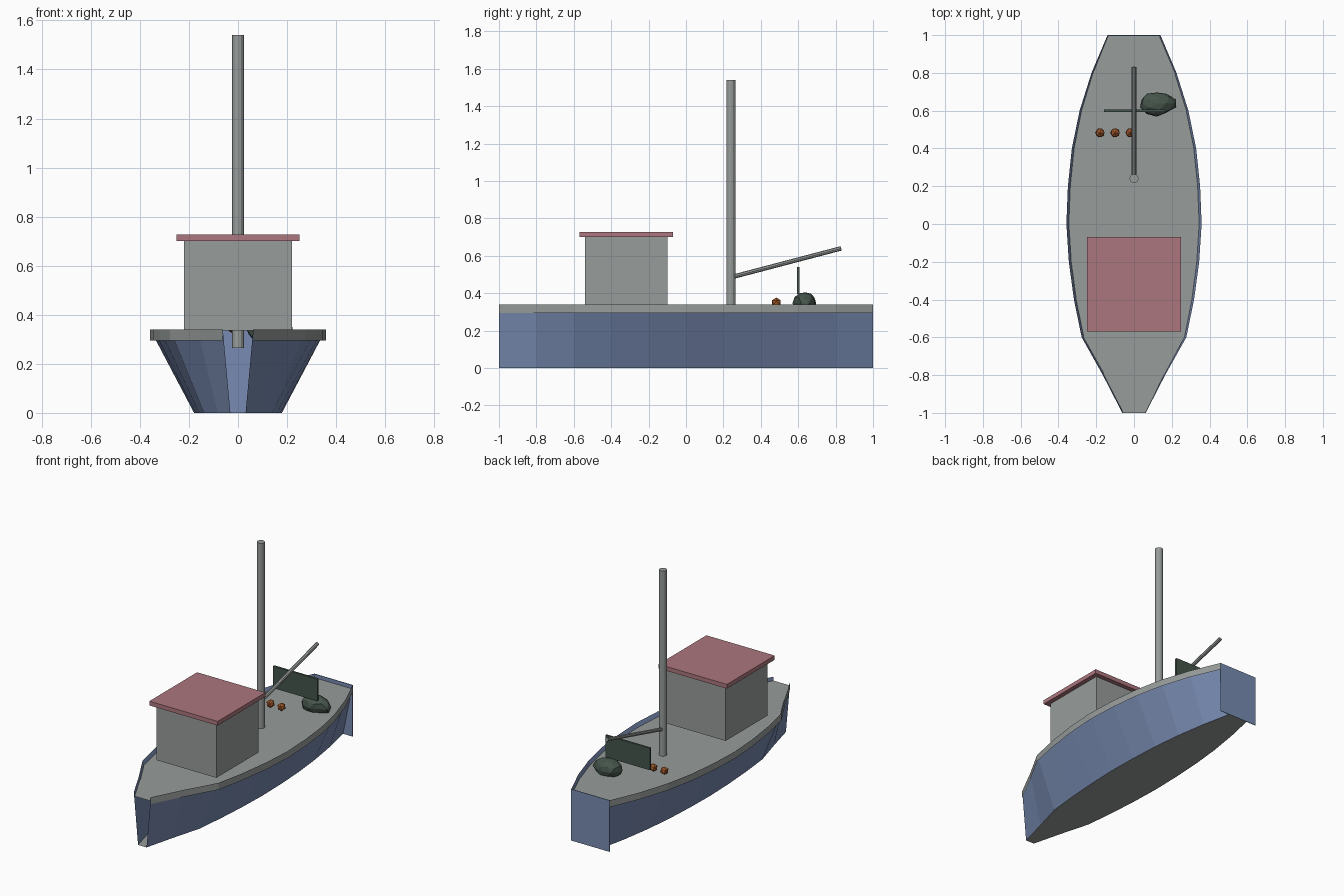
import bpy, bmesh, random
from mathutils import Vector

cube = bpy.data.objects.get("Cube")
if cube:
    bpy.data.objects.remove(cube, do_unlink=True)
random.seed(4)


def material(name, rgb):
    m = bpy.data.materials.new(name)
    m.use_nodes = True
    color = (*rgb, 1)
    m.diffuse_color = color
    m.node_tree.nodes["Principled BSDF"].inputs["Base Color"].default_value = color
    return m


GREY = material("weathered grey", (0.31, 0.335, 0.325))
BLUE = material("hull blue", (0.19, 0.26, 0.445))
PINK = material("faded red", (0.41, 0.18, 0.205))
ORANGE = material("float orange", (0.36, 0.10, 0.025))
GREEN = material("net green", (0.06, 0.09, 0.07))


def finish(name, bm, mat):
    mesh = bpy.data.meshes.new(name)
    bm.to_mesh(mesh)
    bm.free()
    ob = bpy.data.objects.new(name, mesh)
    ob.data.materials.append(mat)
    bpy.context.collection.objects.link(ob)
    return ob


def box(name, lo, hi, mat):
    bm = bmesh.new()
    bmesh.ops.create_cube(bm, size=1)
    lo, hi = Vector(lo), Vector(hi)
    for v in bm.verts:
        v.co = (lo + hi) / 2 + v.co * (hi - lo)
    return finish(name, bm, mat)


def rod(name, start, end, radius, sides, mat):
    start, end = Vector(start), Vector(end)
    bm = bmesh.new()
    bmesh.ops.create_cone(bm, cap_ends=True, segments=sides, radius1=radius,
                          radius2=radius, depth=(end - start).length)
    ob = finish(name, bm, mat)
    ob.location = (start + end) / 2
    ob.rotation_euler = (end - start).to_track_quat("Z", "Y").to_euler()
    return ob


def lump(name, center, scale, jitter, mat):
    bm = bmesh.new()
    bmesh.ops.create_icosphere(bm, subdivisions=1 if not jitter else 2, radius=1)
    for v in bm.verts:
        v.co = v.co * Vector(scale) * (1 + random.uniform(-jitter, jitter))
    ob = finish(name, bm, mat)
    ob.location = center
    return ob


# Half widths of the boat along its length
STATIONS = [(-1, .062), (-.8, .165), (-.6, .277), (-.4, .318), (-.2, .345), (0, .358),
            (.2, .35), (.4, .329), (.6, .288), (.8, .225), (1, .14)]
TOP, DECK, BAND = .34, .315, .295


def flare(z):
    return .5 + .5 * z / TOP


def strips(name, sections, mat):
    """Skin between pairs of (side, height, width factor) rails along the boat."""
    bm = bmesh.new()
    for rail_pair in sections:
        rows = [[bm.verts.new((side * w * f, y, z)) for y, w in STATIONS]
                for side, z, f in rail_pair]
        for a, b, c, d in zip(rows[0], rows[0][1:], rows[1][1:], rows[1]):
            bm.faces.new((a, b, c, d))
    return finish(name, bm, mat)


# Hull skins, open at the bow, with deck, bottom and rubbing bands
strips("hull_sides", [((1, 0, flare(0)), (1, TOP, 1)),
                      ((-1, TOP, 1), (-1, 0, flare(0)))], BLUE)
strips("hull_bottom", [((-1, 0, flare(0)), (1, 0, flare(0)))], GREY)
strips("deck", [((1, DECK, flare(DECK)), (-1, DECK, flare(DECK)))], GREY)
strips("side_bands", [((1, BAND, 1.004), (1, TOP, 1.004)),
                      ((-1, TOP, 1.004), (-1, BAND, 1.004))], GREY)
box("transom", (-.14, .996, 0), (.14, 1, TOP), BLUE)

# Cabin
box("cabin", (-.22, -.54, .335), (.22, -.1, .7), GREY)
box("cabin_roof", (-.25, -.57, .7), (.25, -.07, .728), PINK)

# Rigging
rod("mast", (0, .24, .265), (0, .24, 1.54), .024, 12, GREY)
rod("boom", (0, .24, .485), (0, .83, .64), .012, 8, GREY)

# Deck gear
box("net_panel", (-.16, .593, .395), (.165, .607, .54), GREEN)
heap = lump("net_heap", (.12, .637, .345), (.09, .064, .062), .09, GREEN)
for v in heap.data.vertices:
    if v.co.x > .07:
        v.co.x += .012
for i in range(3):
    lump("float_%d" % (i + 1), (-.18 + .08 * i, .483, .35), (.027,) * 3, 0, ORANGE)
